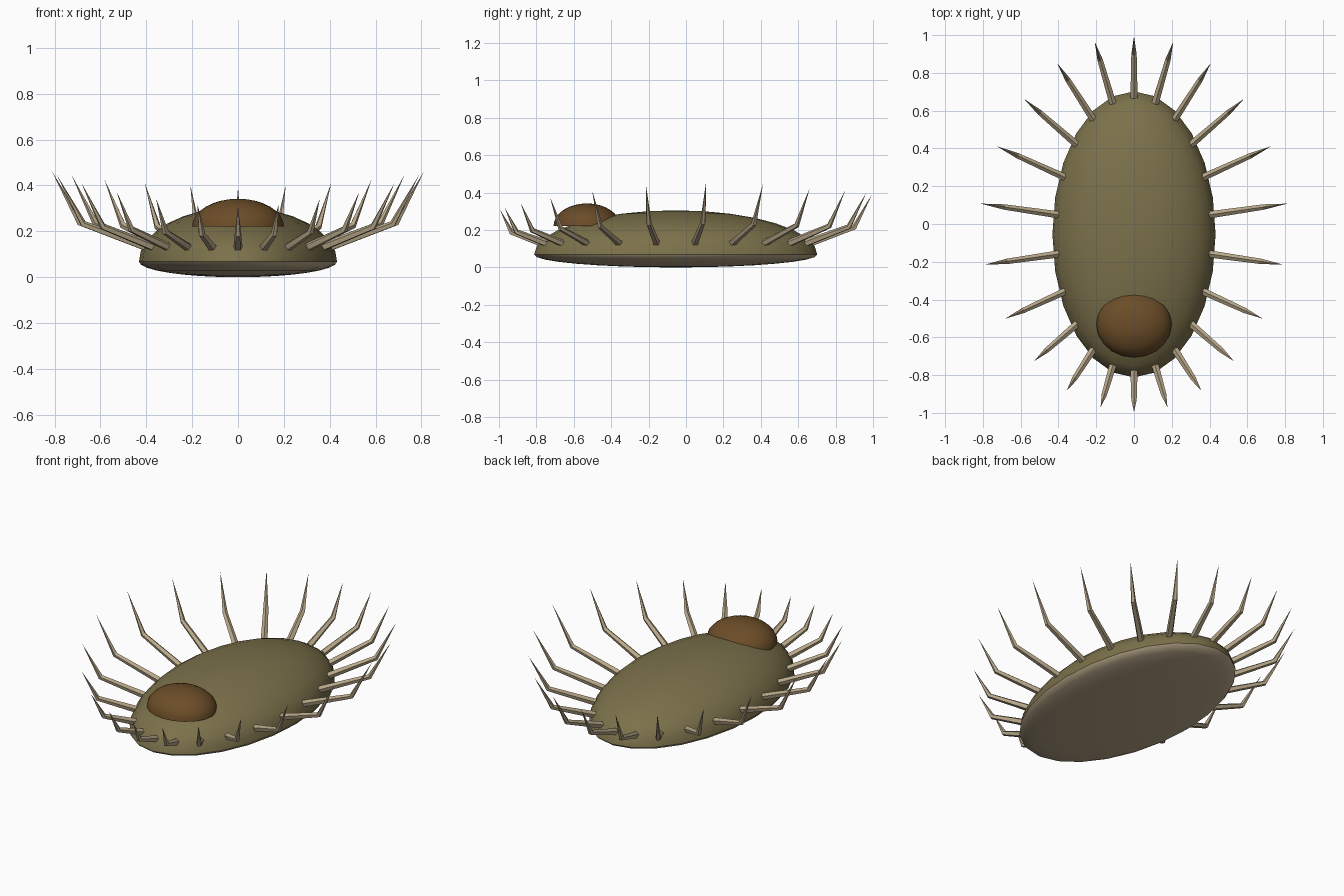
import bpy, bmesh, math
from mathutils import Vector

cube = bpy.data.objects.get("Cube")
if cube:
    bpy.data.objects.remove(cube, do_unlink=True)


def material(name, rgb):
    m = bpy.data.materials.new(name)
    m.use_nodes = True
    m.diffuse_color = (*rgb, 1)
    bsdf = m.node_tree.nodes["Principled BSDF"]
    bsdf.inputs["Base Color"].default_value = (*rgb, 1)
    bsdf.inputs["Roughness"].default_value = 0.8
    return m


OLIVE = material("olive shell", (0.20, 0.165, 0.07))
BROWN = material("brown head", (0.148, 0.074, 0.021))
TAN = material("tan spines and underside", (0.48, 0.39, 0.25))


def finish(bm, name, mat, smooth_angle):
    bmesh.ops.recalc_face_normals(bm, faces=bm.faces)
    mesh = bpy.data.meshes.new(name)
    bm.to_mesh(mesh)
    bm.free()
    mesh.materials.append(mat)
    ob = bpy.data.objects.new(name, mesh)
    bpy.context.collection.objects.link(ob)
    bpy.ops.object.select_all(action='DESELECT')
    ob.select_set(True)
    bpy.context.view_layer.objects.active = ob
    bpy.ops.object.shade_smooth_by_angle(angle=math.radians(smooth_angle))


def ellipsoid(name, mat, centre, size, segments, dome=False):
    """Ellipsoid, or only its upper half with a flat base."""
    bm = bmesh.new()
    bmesh.ops.create_uvsphere(bm, u_segments=segments, v_segments=16, radius=1)
    if dome:
        low = [v for v in bm.verts if v.co.z < -0.001]
        bmesh.ops.delete(bm, geom=low, context='VERTS')
        bmesh.ops.holes_fill(bm, edges=[e for e in bm.edges if e.is_boundary])
    bmesh.ops.scale(bm, vec=size, verts=bm.verts)
    bmesh.ops.translate(bm, vec=centre, verts=bm.verts)
    finish(bm, name, mat, 40)


# Body and head
ellipsoid("shell", OLIVE, (0, -0.055, 0.068), (0.432, 0.757, 0.237), 24, True)
ellipsoid("underside", TAN, (0, -0.055, 0.068), (0.432, 0.757, 0.068), 24)
ellipsoid("head", BROWN, (0, -0.53, 0.222), (0.2, 0.178, 0.12), 20, True)


def spine(name, angle, length, sides=5):
    """Bent spine: a rising lower segment, then a steep tapering tip."""
    out = Vector((math.sin(angle), math.cos(angle), 0))
    side = Vector((out.y, -out.x, 0))
    up = Vector((0, 0, 1))
    root = Vector((0.41 * out.x, -0.055 + 0.735 * out.y, 0))
    start = root - out * 0.01 + up * 0.13
    knee = root + out * length * 0.7 + up * (0.135 + 0.25 * length)
    tip = root + out * length + up * (0.155 + 0.75 * length)
    lower = (knee - start).normalized()
    upper = (tip - knee).normalized()
    turns = [2 * math.pi * k / sides for k in range(sides)]
    bm = bmesh.new()
    rings = []
    for p, axis, r in ((start, lower, 0.02),
                       (knee, (lower + upper).normalized(), 0.015)):
        top = side.cross(axis)
        rings.append([bm.verts.new(p + r * (top * math.cos(t) + side * math.sin(t)))
                      for t in turns])
    end = bm.verts.new(tip)
    bm.faces.new(rings[0])
    for k in range(sides):
        n = (k + 1) % sides
        bm.faces.new((rings[0][k], rings[0][n], rings[1][n], rings[1][k]))
        bm.faces.new((rings[1][k], rings[1][n], end))
    finish(bm, name, TAN, 20)


# Spines around the rim, from the back centre round to the front centre
lengths = [0.315, 0.328, 0.342, 0.36, 0.388, 0.41,
           0.388, 0.34, 0.29, 0.25, 0.218, 0.205]
for i, length in enumerate(lengths):
    angle = math.pi * i / 11
    if i in (0, 11):
        spine("back_spine" if i == 0 else "front_spine", angle, length)
    else:
        spine(f"left_spine_{i}", angle, length)
        spine(f"right_spine_{i}", -angle, length)
